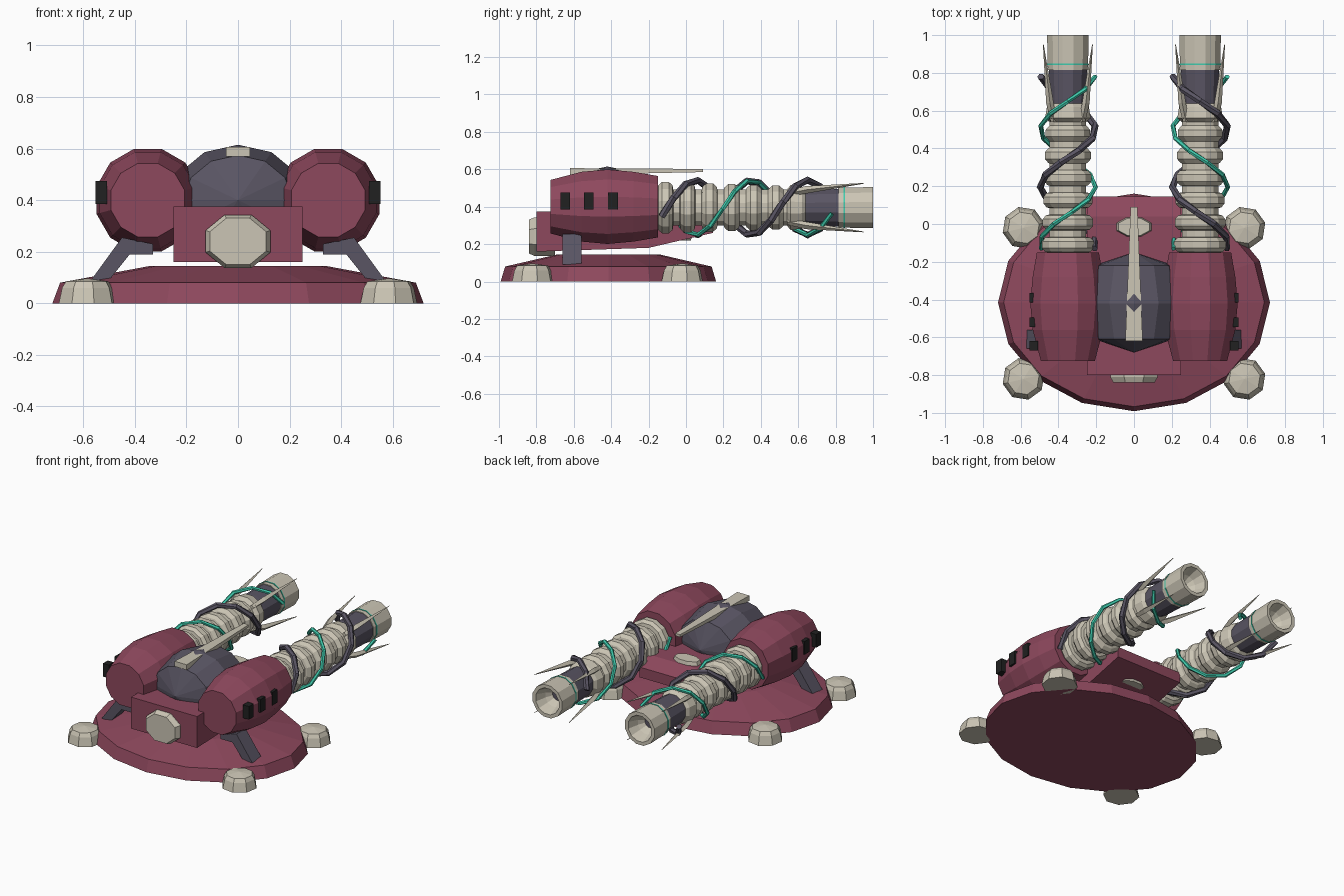
import bpy, bmesh
from math import sin, cos, pi
from mathutils import Vector

if "Cube" in bpy.data.objects:
    bpy.data.objects.remove(bpy.data.objects["Cube"])


def material(name, rgb):
    m = bpy.data.materials.new(name)
    m.diffuse_color = (*rgb, 1)
    m.use_nodes = True
    m.node_tree.nodes["Principled BSDF"].inputs["Base Color"].default_value = m.diffuse_color
    return m


MAROON = material("maroon", (0.27, 0.065, 0.11))
DARK = material("dark_metal", (0.1, 0.09, 0.125))
BEIGE = material("beige", (0.6, 0.56, 0.46))
TEAL = material("teal", (0.05, 0.6, 0.42))
BLACK = material("black", (0.015, 0.015, 0.015))


def build(name, verts, faces, mat):
    me = bpy.data.meshes.new(name)
    me.from_pydata(verts, [], faces)
    bm = bmesh.new()
    bm.from_mesh(me)
    bmesh.ops.remove_doubles(bm, verts=bm.verts, dist=1e-5)
    bmesh.ops.recalc_face_normals(bm, faces=bm.faces)
    bm.to_mesh(me)
    bm.free()
    me.materials.append(mat)
    ob = bpy.data.objects.new(name, me)
    bpy.context.collection.objects.link(ob)
    return ob


def skin(name, rings, mat, closed=False):
    """Bridge equal-sized rings of points, capping the ends unless closed."""
    n = len(rings[0])
    verts = [p for r in rings for p in r]
    faces = []
    last = len(rings) if closed else len(rings) - 1
    for i in range(last):
        a, b = i * n, (i + 1) % len(rings) * n
        faces += [(a + k, a + (k + 1) % n, b + (k + 1) % n, b + k) for k in range(n)]
    if not closed:
        faces += [tuple(range(n)), tuple(range(len(verts) - n, len(verts)))]
    return build(name, verts, faces, mat)


def lathe(name, profile, center, n, mat, axis='Y', sx=1, sy=1, turn=0, closed=False):
    """Profile of (position along axis, radius)."""
    rings = []
    for t, r in profile:
        ring = []
        for k in range(n):
            a = 2 * pi * (k + turn) / n
            u, v, r2 = sx * cos(a), sy * sin(a), max(r, 1e-6)
            p = (u * r2, t, v * r2) if axis == 'Y' else (u * r2, v * r2, t)
            ring.append(Vector(center) + Vector(p))
        rings.append(ring)
    return skin(name, rings, mat, closed)


def prism_x(name, yz, x0, x1, mat):
    return skin(name, [[(x, y, z) for y, z in yz] for x in (x0, x1)], mat)


def box(name, c, s, mat):
    x, y, z = (v / 2 for v in s)
    return prism_x(name, [(c[1] - y, c[2] - z), (c[1] + y, c[2] - z),
                          (c[1] + y, c[2] + z), (c[1] - y, c[2] + z)], c[0] - x, c[0] + x, mat)


def helix(name, side, top_y, radius, mat):
    """Cable wound round a barrel, crossing over the top at top_y."""
    pts, steps = [], 14
    for i in range(steps + 1):
        y = -0.13 + 0.91 * i / steps
        a = pi / 2 - 2 * pi * (y - top_y) / 0.6
        pts.append((Vector((-side * 0.147 * cos(a), y, 0.147 * sin(a))),
                    Vector((-side * cos(a), 0, sin(a)))))
    rings = []
    for i, (p, radial) in enumerate(pts):
        tangent = (pts[min(i + 1, steps)][0] - pts[max(i - 1, 0)][0]).normalized()
        binormal = tangent.cross(radial).normalized()
        c = p + Vector((side * 0.35, 0, 0.395))
        rings.append([c + radius * (cos(k * pi / 3) * radial + sin(k * pi / 3) * binormal)
                      for k in range(6)])
    skin(name, rings, mat)


# Base plate
lathe("base_plate", [(0, 0.72), (0.08, 0.69), (0.145, 0.34)], (0, -0.415, 0), 16, MAROON,
      'Z', sy=0.8)

# Central body with undercut rear
prism_x("body", [(-0.8, 0.16), (-0.2, 0.18), (0.145, 0.26), (0.145, 0.33), (0.04, 0.375),
                 (-0.8, 0.375)], -0.25, 0.25, MAROON)
lathe("front_disc", [(-0.84, 0.115), (-0.81, 0.132), (-0.7, 0.132)], (0, 0, 0.24), 8, BEIGE,
      turn=0.5, sx=1.03, sy=0.86 * 0.95 + 0.03)
lathe("rear_joint", [(0.22, 0.08), (0.26, 0.105), (0.36, 0.105), (0.4, 0.09)], (0, -0.015, 0),
      8, BEIGE, 'Z', sy=0.55, turn=0.5)

# Dome and the tapered blade running along its top
lathe("dome", [(-0.68, 0), (-0.61, 0.81), (-0.42, 1), (-0.22, 0.81), (-0.15, 0)],
      (0, 0, 0.4), 12, DARK, sx=0.26, sy=0.215)
skin("top_blade", [[(-w, y, z0), (w, y, z0), (w, y, z1), (-w, y, z1)]
                   for y, w, z0, z1 in [(-0.62, 0.046, 0.57, 0.606), (0.09, 0.018, 0.585, 0.602)]],
     BEIGE)

for s, tag in ((1, "right"), (-1, "left")):
    ctr = (s * 0.35, 0, 0.395)

    # Feet
    for y in (-0.02, -0.82):
        lathe(tag + "_foot", [(0, 0.113), (0.06, 0.1), (0.085, 0.085), (0.097, 0.0)],
              (s * 0.585, y, 0), 8, BEIGE, 'Z', turn=0.3)

    # Bent leg
    outline = [(0.57, 0.09), (0.45, 0.255), (0.33, 0.23), (0.33, 0.19), (0.42, 0.19), (0.5, 0.09)]
    skin(tag + "_leg", [[(s * x, y, z) for x, z in outline] for y in (-0.66, -0.56)], DARK)

    # Barrel-shaped pod with side vents
    lathe(tag + "_pod", [(-0.725, 0.148), (-0.56, 0.193), (-0.42, 0.206), (-0.28, 0.193),
                         (-0.15, 0.17)], (s * 0.35, 0, 0.4), 12, MAROON, turn=0.5)
    for y in (-0.645, -0.52, -0.39):
        box(tag + "_vent", (s * 0.53, y, 0.43), (0.045, 0.052, 0.09), BLACK)

    # Ribbed barrel
    ribs = [(-0.2, 0.1)]
    for i in range(6):
        y, r = -0.11 + 0.118 * i, 0.142 - 0.004 * i
        ribs += [(y - 0.042, 0.1), (y - 0.038, r - 0.018), (y - 0.018, r), (y + 0.018, r),
                 (y + 0.038, r - 0.018), (y + 0.042, 0.1)]
    ribs += [(0.54, 0.1), (0.56, 0.125), (0.62, 0.115), (0.66, 0.08)]
    lathe(tag + "_ribbed_barrel", ribs, ctr, 12, BEIGE, turn=0.5)
    lathe(tag + "_barrel_sleeve", [(0.6, 0.095), (0.66, 0.1), (0.83, 0.105)], ctr, 12, DARK,
          turn=0.5)
    lathe(tag + "_muzzle", [(0.815, 0.03), (0.815, 0.11), (1.0, 0.114), (1.0, 0.09),
                            (0.93, 0.065), (0.88, 0.03)], ctr, 12, BEIGE, turn=0.5, closed=True)
    lathe(tag + "_bore_plug", [(0.84, 0.05), (0.89, 0.05)], ctr, 12, DARK, turn=0.5)
    lathe(tag + "_glow_ring", [(0.842, 0.1), (0.842, 0.114), (0.85, 0.114), (0.85, 0.1)],
          ctr, 12, TEAL, turn=0.5, closed=True)

    # Four diagonal spikes
    for dx in (-1, 1):
        for dz in (-1, 1):
            rings = []
            for y, d, w in ((0.54, 0.075, 0.016), (0.64, 0.095, 0.02), (0.95, 0.13, 0.002)):
                c = Vector(ctr) + Vector((dx * d, y, dz * d))
                rings.append([c + Vector((w * cos(k * pi / 2), 0, w * sin(k * pi / 2)))
                              for k in range(4)])
            skin(tag + "_spike", rings, BEIGE)

    # Cables wound in opposite phase
    helix(tag + "_teal_cable", s, 0.35 if s > 0 else 0.05, 0.013, TEAL)
    helix(tag + "_dark_cable", s, 0.05 if s > 0 else 0.35, 0.019, DARK)
